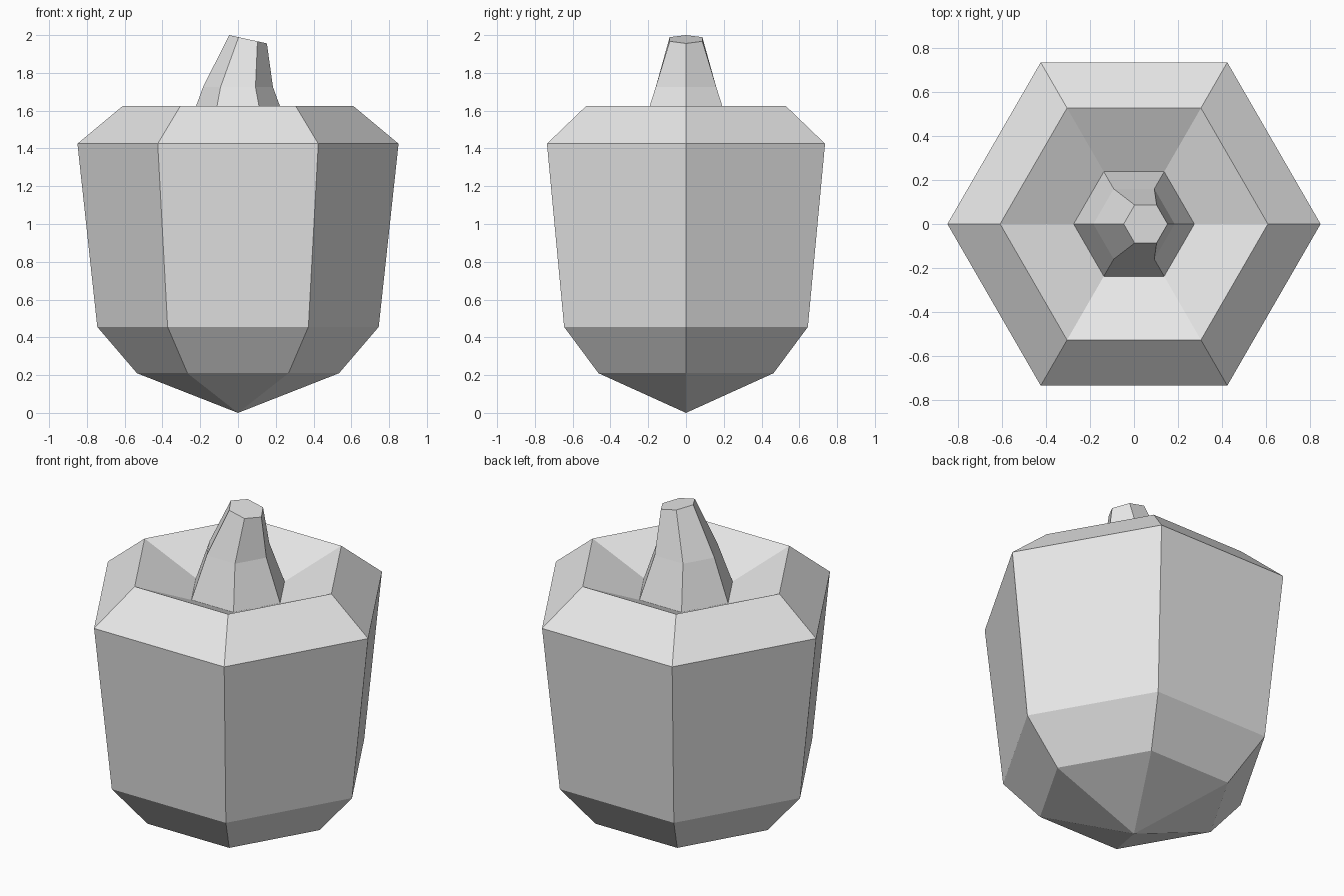
import bpy
import bmesh
import math

SIDES = 6

cube = bpy.data.objects.get("Cube")
if cube:
    bpy.data.objects.remove(cube, do_unlink=True)

grey = bpy.data.materials.new("light_grey")
grey.use_nodes = True
grey.diffuse_color = (0.8, 0.8, 0.8, 1)
grey.node_tree.nodes["Principled BSDF"].inputs["Base Color"].default_value = (0.8, 0.8, 0.8, 1)


def add_ring(bm, radius, z, shift=0.0, tilt=0.0):
    """Hexagonal ring, moved along x and tilted down towards +x."""
    ring = []
    for i in range(SIDES):
        a = math.tau * i / SIDES
        x = radius * math.cos(a)
        ring.append(bm.verts.new((x + shift, radius * math.sin(a), z + tilt * x)))
    return ring


def bridge(bm, lower, upper):
    for i in range(SIDES):
        j = (i + 1) % SIDES
        bm.faces.new((lower[i], lower[j], upper[j], upper[i]))


def finish(bm, name):
    mesh = bpy.data.meshes.new(name)
    bm.to_mesh(mesh)
    bm.free()
    mesh.materials.append(grey)
    obj = bpy.data.objects.new(name, mesh)
    bpy.context.collection.objects.link(obj)
    return obj


# Body: pointed base, tapering sides, bevelled shoulder and sunken top
bm = bmesh.new()
profile = [(0.535, 0.21), (0.745, 0.455), (0.85, 1.425), (0.61, 1.625), (0.275, 1.48)]
rings = [add_ring(bm, r, z) for r, z in profile]
tip = bm.verts.new((0, 0, 0))
for i in range(SIDES):
    bm.faces.new((tip, rings[0][(i + 1) % SIDES], rings[0][i]))
for lower, upper in zip(rings, rings[1:]):
    bridge(bm, lower, upper)
finish(bm, "body")

# Stem: rises from the hollow, leaning to +x with a slanted cut end
bm = bmesh.new()
rings = [
    add_ring(bm, 0.275, 1.48),
    add_ring(bm, 0.185, 1.725),
    add_ring(bm, 0.1, 1.978, shift=0.053, tilt=-0.22),
]
for lower, upper in zip(rings, rings[1:]):
    bridge(bm, lower, upper)
bm.faces.new(rings[-1])
finish(bm, "stem")
